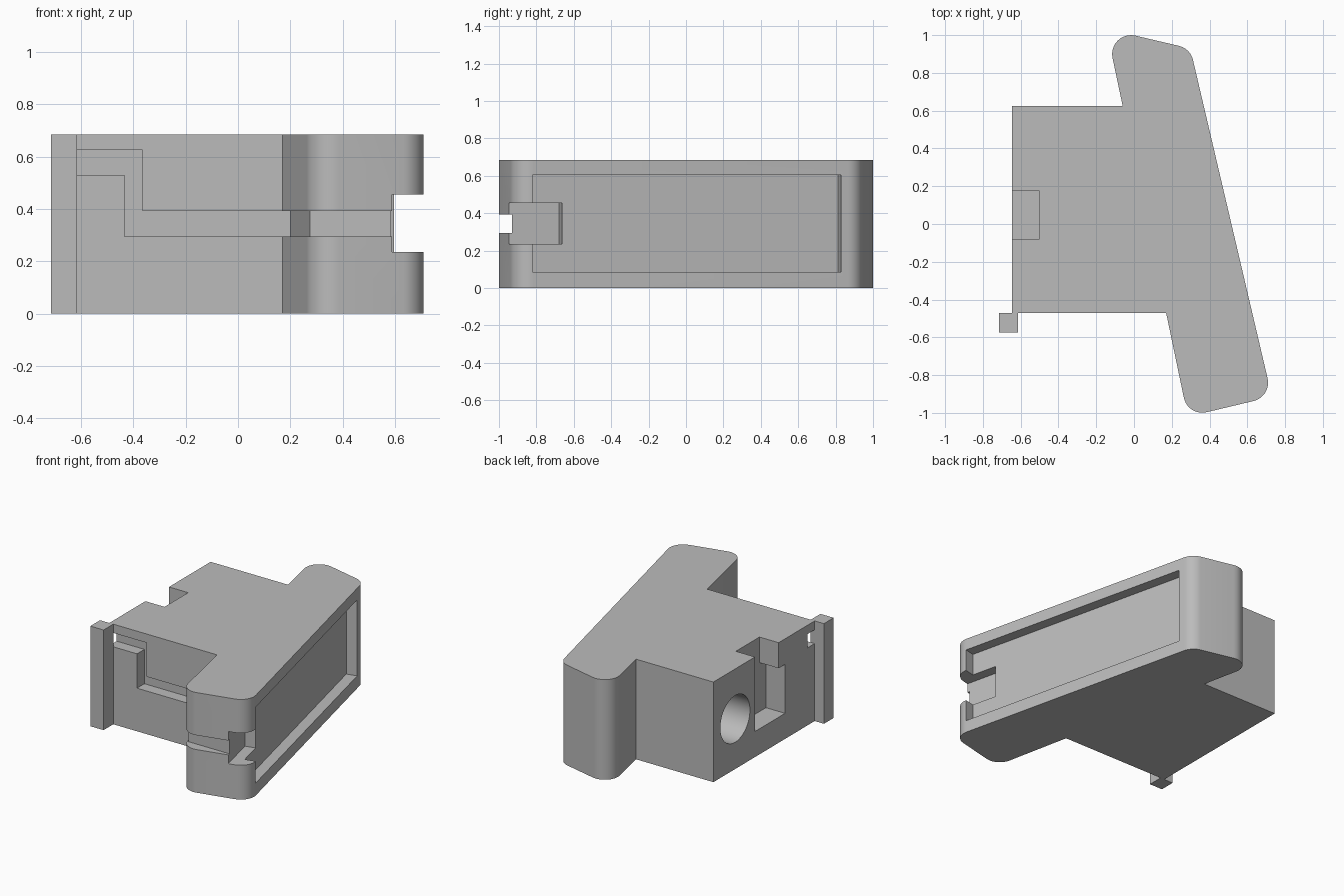
import bpy, bmesh, math
from mathutils import Vector, Matrix

cube = bpy.data.objects.get("Cube")
if cube:
    bpy.data.objects.remove(cube, do_unlink=True)

HEIGHT = 0.685
grey = bpy.data.materials.new("plain grey")
grey.use_nodes = True
grey.diffuse_color = (0.5, 0.5, 0.5, 1)
grey.node_tree.nodes["Principled BSDF"].inputs["Base Color"].default_value = (0.5, 0.5, 0.5, 1)


def prism(name, outline, low, high, to_3d=lambda a, b, c: (a, b, c)):
    """Extrude a closed 2D outline between two levels."""
    bm = bmesh.new()
    base = bm.faces.new([bm.verts.new(to_3d(a, b, low)) for a, b in outline])
    move = Vector(to_3d(0, 0, high - low))
    top = bmesh.ops.extrude_face_region(bm, geom=[base])["geom"]
    bmesh.ops.translate(bm, vec=move, verts=[v for v in top if isinstance(v, bmesh.types.BMVert)])
    bmesh.ops.recalc_face_normals(bm, faces=bm.faces)
    return finish(name, bm)


def finish(name, bm):
    mesh = bpy.data.meshes.new(name)
    bm.to_mesh(mesh)
    bm.free()
    mesh.materials.append(grey)
    obj = bpy.data.objects.new(name, mesh)
    bpy.context.collection.objects.link(obj)
    return obj


def rect(a0, a1, b0, b1):
    return [(a0, b0), (a1, b0), (a1, b1), (a0, b1)]


def fillet(before, corner, after, radius=0.1, steps=10):
    """Points of a rounded corner."""
    c = Vector(corner)
    u = (Vector(before) - c).normalized()
    w = (Vector(after) - c).normalized()
    half = u.angle(w) / 2
    centre = c + (u + w).normalized() * radius / math.sin(half)
    start = c + u * radius / math.tan(half) - centre
    sweep = math.pi - 2 * half
    return [tuple(centre + Matrix.Rotation(sweep * i / steps, 2) @ start) for i in range(steps + 1)]


# Body: square block joined to a slanted bar with rounded ends
bar = [(0.285, -1.02), (0.73, -0.914), (0.298, 0.929), (-0.146, 1.033)]
outline = [(-0.645, 0.625), (-0.645, -0.47), (0.17, -0.47)]
for i in range(4):
    outline += fillet(bar[i - 1], bar[i], bar[(i + 1) % 4])
outline.append((-0.06, 0.625))
body = prism("body", outline, 0, HEIGHT)

# Corner post
prism("corner_post", rect(-0.715, -0.615, -0.575, -0.47), 0, HEIGHT)

# Slanted side: helper for recesses that follow the face
face_dir = (Vector(bar[2]) - Vector(bar[1])).normalized()
outward = Vector((face_dir.y, -face_dir.x))


def on_face(y):
    return Vector(bar[1]) + face_dir * ((y - bar[1][1]) / face_dir.y)


def face_recess(y0, y1, depth):
    a, b = on_face(y0), on_face(y1)
    return [tuple(p) for p in (a - outward * depth, a + outward * 0.2,
                               b + outward * 0.2, b - outward * depth)]


cutters = [
    prism("side_pocket_cutter", face_recess(-0.82, 0.83, 0.073), 0.085, 0.605),
    prism("end_notch_cutter", face_recess(-1.2, -0.645, 0.144), 0.235, 0.455),
    # Stepped cable groove on the front, then around the bar end
    prism("front_groove_cutter",
          [(-0.8, 0.53), (-0.435, 0.53), (-0.435, 0.295), (0.15, 0.295),
           (0.15, 0.393), (-0.365, 0.393), (-0.365, 0.625), (-0.8, 0.625)],
          -1.2, -0.39, lambda a, b, c: (a, c, b)),
    prism("bar_groove_cutter",
          [(0.1, -0.39), (0.2, -0.39), (0.275, -0.93), (0.8, -0.93), (0.8, -1.2), (0.1, -1.2)],
          0.295, 0.393),
    # Socket in the left-hand end: top slot and wider chamber below
    prism("top_slot_cutter", rect(-0.8, -0.5, -0.08, 0.175), 0.4, 0.8),
    prism("chamber_cutter", rect(-0.8, -0.5, -0.15, 0.175), 0.175, 0.51),
]

# Round bore beside the socket
bm = bmesh.new()
bmesh.ops.create_cone(bm, cap_ends=True, segments=48, radius1=0.16, radius2=0.16, depth=0.7,
                      matrix=Matrix.Translation((-0.5, 0.39, 0.343)) @ Matrix.Rotation(math.pi / 2, 4, 'Y'))
cutters.append(finish("bore_cutter", bm))

bpy.ops.object.select_all(action='DESELECT')
bpy.context.view_layer.objects.active = body
body.select_set(True)
for cutter in cutters:
    cutter.hide_render = True
    mod = body.modifiers.new(cutter.name, 'BOOLEAN')
    mod.operation = 'DIFFERENCE'
    mod.solver = 'EXACT'
    mod.object = cutter
    bpy.ops.object.modifier_apply(modifier=mod.name)
for cutter in cutters:
    bpy.data.objects.remove(cutter, do_unlink=True)

bpy.ops.object.shade_smooth_by_angle(angle=math.radians(30))
